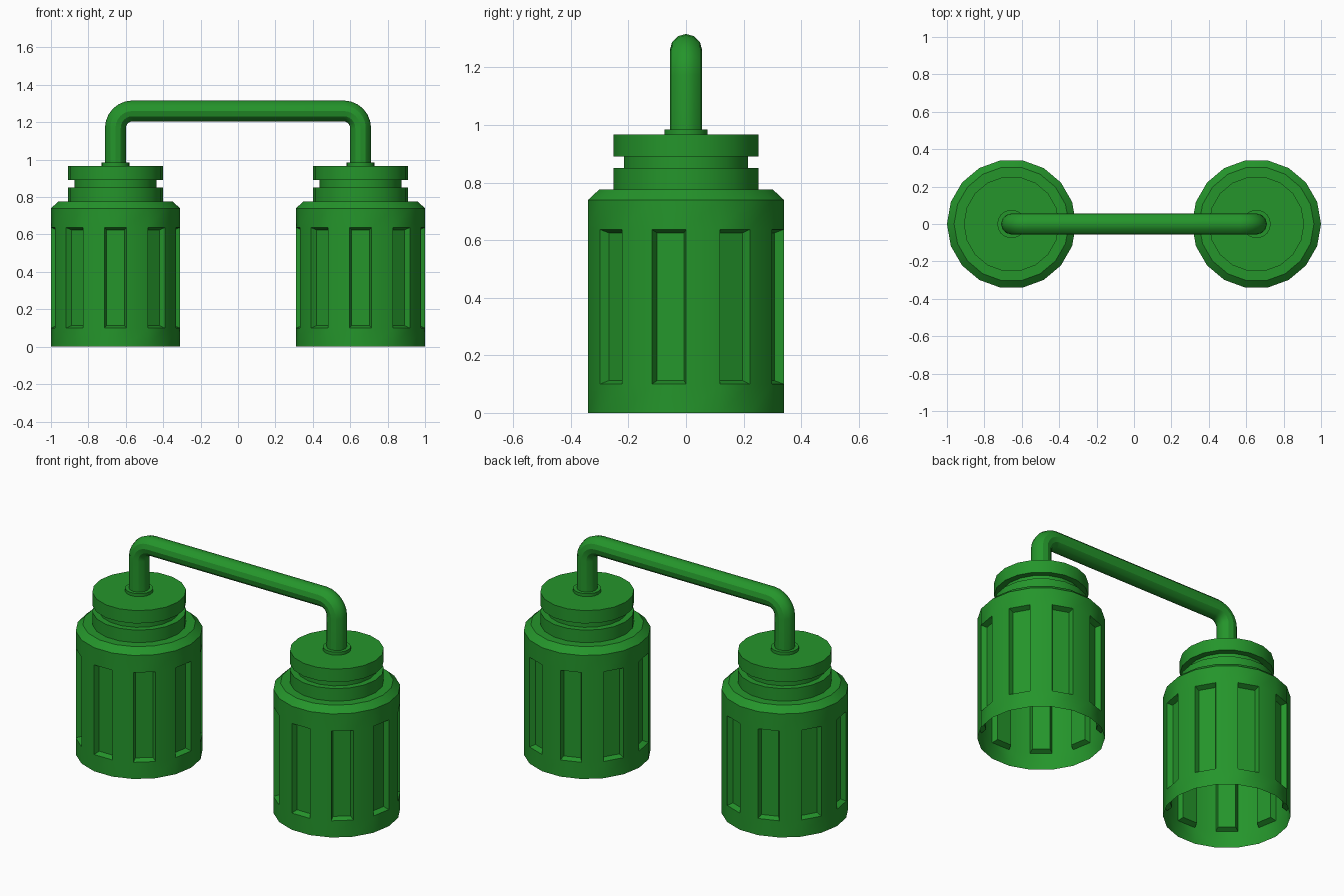
import bpy, bmesh, math
from mathutils import Vector

if "Cube" in bpy.data.objects:
    bpy.data.objects.remove(bpy.data.objects["Cube"])

green = bpy.data.materials.new("green")
green.diffuse_color = (0.018, 0.30, 0.024, 1)
green.use_nodes = True
green.node_tree.nodes["Principled BSDF"].inputs["Base Color"].default_value = green.diffuse_color
SIDES = 18
CX = 0.655


def finish(ob):
    ob.data.materials.append(green)
    bpy.ops.object.select_all(action='DESELECT')
    bpy.context.view_layer.objects.active = ob
    ob.select_set(True)
    bpy.ops.object.shade_smooth_by_angle(angle=math.radians(30))


def lathe(name, profile, x, fluted_band=None):
    """Spin (radius, z) points, bottom to top, and cap the top."""
    bm = bmesh.new()
    rings = []
    for r, z in profile:
        angles = [2 * math.pi * i / SIDES for i in range(SIDES)]
        rings.append([bm.verts.new((r * math.cos(a), r * math.sin(a), z)) for a in angles])
    flutes = []
    for k, (lo, hi) in enumerate(zip(rings, rings[1:])):
        for i in range(SIDES):
            j = (i + 1) % SIDES
            f = bm.faces.new((lo[i], lo[j], hi[j], hi[i]))
            if k == fluted_band and i % 2 == 1:
                flutes.append(f)
    bm.faces.new(rings[-1])
    bm.normal_update()
    # recessed panels with sloping sides on every other facet
    if flutes:
        bmesh.ops.inset_individual(bm, faces=flutes, thickness=0.017, depth=-0.03)
    me = bpy.data.meshes.new(name)
    bm.to_mesh(me)
    bm.free()
    ob = bpy.data.objects.new(name, me)
    ob.location.x = x
    bpy.context.collection.objects.link(ob)
    finish(ob)


# open-bottomed canister with shoulder, neck and groove
canister = [(0.345, 0), (0.345, 0.10), (0.345, 0.637), (0.345, 0.74),
            (0.307, 0.775), (0.255, 0.775), (0.255, 0.85), (0.219, 0.85),
            (0.219, 0.89), (0.255, 0.89), (0.255, 0.967)]
collar = [(0.076, 0.96), (0.076, 0.985)]
for side, x in (("left", -CX), ("right", CX)):
    lathe(side + "_canister", canister, x, fluted_band=1)
    lathe(side + "_collar", collar, x)

# connecting pipe: two uprights, rounded corners, one crossbar
TOP, BEND, R = 1.26, 0.09, 0.056
half = [Vector((CX, 0, 0.97))]
for i in range(7):
    a = math.radians(15 * i)
    half.append(Vector((CX - BEND + BEND * math.cos(a), 0, TOP - BEND + BEND * math.sin(a))))
path = half + [Vector((-p.x, 0, p.z)) for p in reversed(half)]
curve = bpy.data.curves.new("pipe", 'CURVE')
curve.dimensions = '3D'
curve.bevel_depth = R
curve.bevel_resolution = 4
curve.use_fill_caps = True
spline = curve.splines.new('POLY')
spline.points.add(len(path) - 1)
for pt, p in zip(spline.points, path):
    pt.co = (*p, 1)
pipe = bpy.data.objects.new("connecting_pipe", curve)
bpy.context.collection.objects.link(pipe)
bpy.ops.object.select_all(action='DESELECT')
bpy.context.view_layer.objects.active = pipe
pipe.select_set(True)
bpy.ops.object.convert(target='MESH')
finish(bpy.context.view_layer.objects.active)
